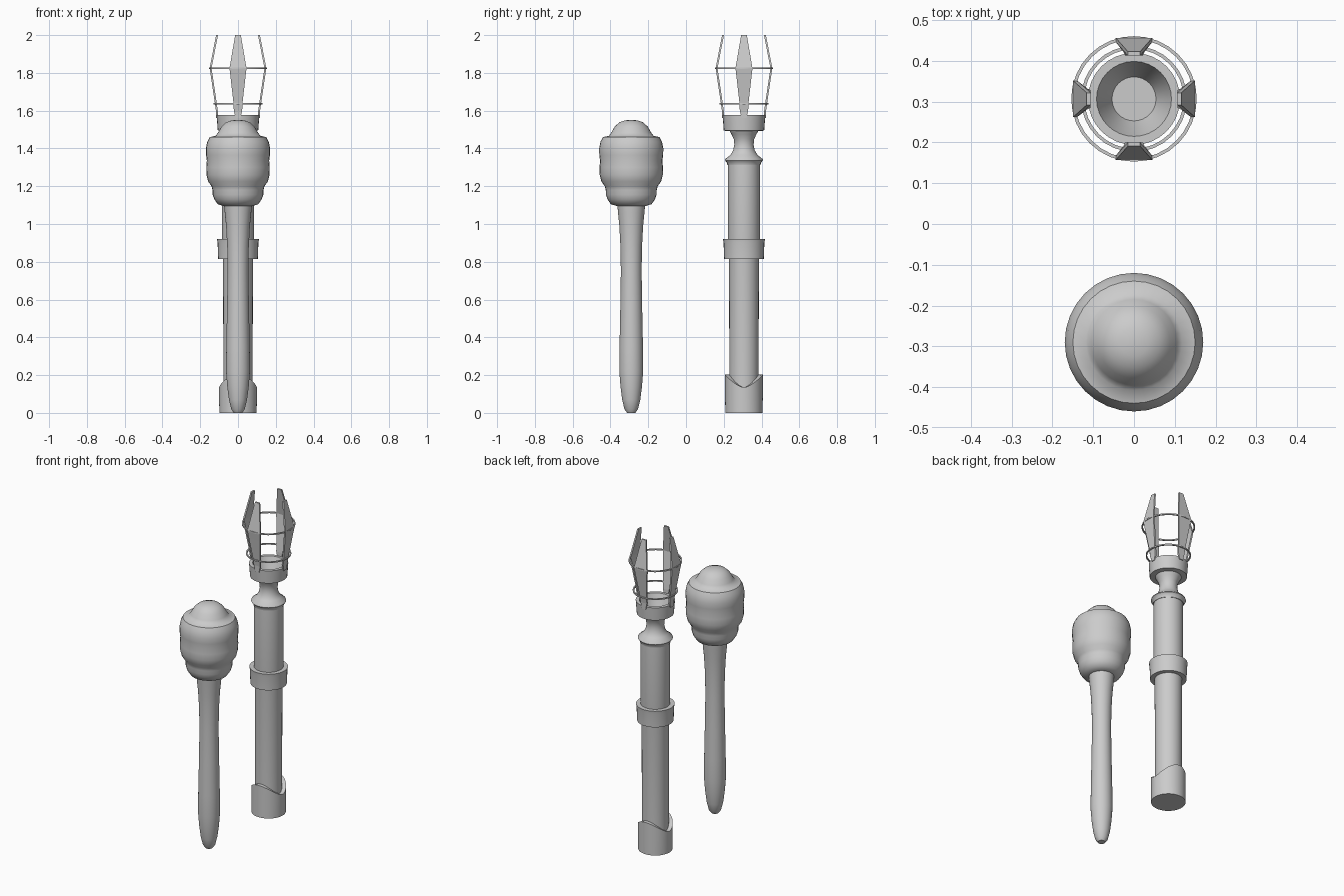
import bpy, bmesh, math
from mathutils import Matrix

if "Cube" in bpy.data.objects:
    bpy.data.objects.remove(bpy.data.objects["Cube"])

TORCH_Y, MALLET_Y = 0.307, -0.29


def finish(name, bm, y, angle=35):
    bmesh.ops.recalc_face_normals(bm, faces=bm.faces)
    me = bpy.data.meshes.new(name)
    bm.to_mesh(me)
    bm.free()
    ob = bpy.data.objects.new(name, me)
    ob.location.y = y
    bpy.context.collection.objects.link(ob)
    bpy.ops.object.select_all(action='DESELECT')
    ob.select_set(True)
    bpy.context.view_layer.objects.active = ob
    bpy.ops.object.shade_smooth_by_angle(angle=math.radians(angle))
    return ob


def lathe(name, profile, y, sides=32, closed=False, shape=None, angle=35):
    """Spin (radius, z) points; shape(a, r, z) may alter the height."""
    bm = bmesh.new()
    rings = []
    for r, z in profile:
        ring = []
        for i in range(sides):
            a = 2 * math.pi * i / sides
            h = shape(a, r, z) if shape else z
            ring.append(bm.verts.new((r * math.cos(a), r * math.sin(a), h)))
        rings.append(ring)
    pairs = list(zip(rings, rings[1:]))
    if closed:
        pairs.append((rings[-1], rings[0]))
    else:
        bm.faces.new(rings[0])
        bm.faces.new(rings[-1])
    for lo, hi in pairs:
        for i in range(sides):
            j = (i + 1) % sides
            bm.faces.new((lo[i], lo[j], hi[j], hi[i]))
    return finish(name, bm, y, angle)


# Mallet: tapered handle and turned head
lathe("mallet_handle", [
    (0.022, 0), (0.036, 0.02), (0.048, 0.07), (0.057, 0.14), (0.063, 0.22),
    (0.062, 0.35), (0.058, 0.55), (0.055, 0.75), (0.057, 0.88),
    (0.063, 0.99), (0.07, 1.06), (0.075, 1.12)], MALLET_Y)
lathe("mallet_head", [
    (0.075, 1.095), (0.108, 1.105), (0.125, 1.13), (0.134, 1.155),
    (0.135, 1.18), (0.14, 1.2), (0.158, 1.225), (0.167, 1.26), (0.168, 1.3),
    (0.165, 1.335), (0.169, 1.365), (0.17, 1.4), (0.163, 1.435),
    (0.15, 1.46), (0.118, 1.467), (0.105, 1.485), (0.088, 1.515),
    (0.063, 1.538), (0.035, 1.548), (0.01, 1.551)], MALLET_Y, angle=45)

# Torch shaft, with the flared neck and hollow bowl on top
lathe("shaft", [(0.077, 0.02), (0.079, 0.85), (0.085, 0.9), (0.085, 1.315),
                (0.07, 1.33)], TORCH_Y)
lathe("shaft_collar", [(0.075, 0.815), (0.105, 0.815), (0.108, 0.9),
                       (0.111, 0.92), (0.075, 0.92)], TORCH_Y, closed=True)
lathe("neck_and_bowl", [
    (0.088, 1.312), (0.09, 1.325), (0.101, 1.337), (0.098, 1.345),
    (0.072, 1.365), (0.057, 1.39), (0.051, 1.42), (0.054, 1.45),
    (0.066, 1.475), (0.075, 1.492), (0.107, 1.494), (0.113, 1.576),
    (0.092, 1.576), (0.072, 1.52), (0.054, 1.48)], TORCH_Y)


# Base cup whose rim dips on the left and right sides
def scallop(a, r, z):
    return 0.135 + 0.067 * abs(math.sin(a)) ** 1.6 if z > 0.1 else z


lathe("base_cup", [(0.099, 0), (0.1, 0.2), (0.075, 0.2)],
      TORCH_Y, sides=48, shape=scallop)

# Cage rings
for name, r, z in (("upper_ring", 0.15, 1.825), ("lower_ring", 0.126, 1.637)):
    lathe(name, [(r - 0.004, z - 0.004), (r + 0.004, z - 0.004),
                 (r + 0.004, z + 0.004), (r - 0.004, z + 0.004)],
          TORCH_Y, closed=True)

# Four bent plate blades: (distance from axis, half width, height)
BLADE = [(0.111, 0.013, 1.56), (0.112, 0.022, 1.6), (0.119, 0.025, 1.65),
         (0.145, 0.045, 1.825), (0.111, 0.015, 2.0)]
for k in range(4):
    bm = bmesh.new()
    t = 0.005
    rings = [[bm.verts.new(c) for c in ((d - t, -w, z), (d + t, -w, z),
                                        (d + t, w, z), (d - t, w, z))]
             for d, w, z in BLADE]
    bm.faces.new(rings[0])
    bm.faces.new(rings[-1])
    for lo, hi in zip(rings, rings[1:]):
        for i in range(4):
            j = (i + 1) % 4
            bm.faces.new((lo[i], lo[j], hi[j], hi[i]))
    bm.transform(Matrix.Rotation(k * math.pi / 2, 4, 'Z'))
    finish(f"blade_{k + 1}", bm, TORCH_Y, 5)
